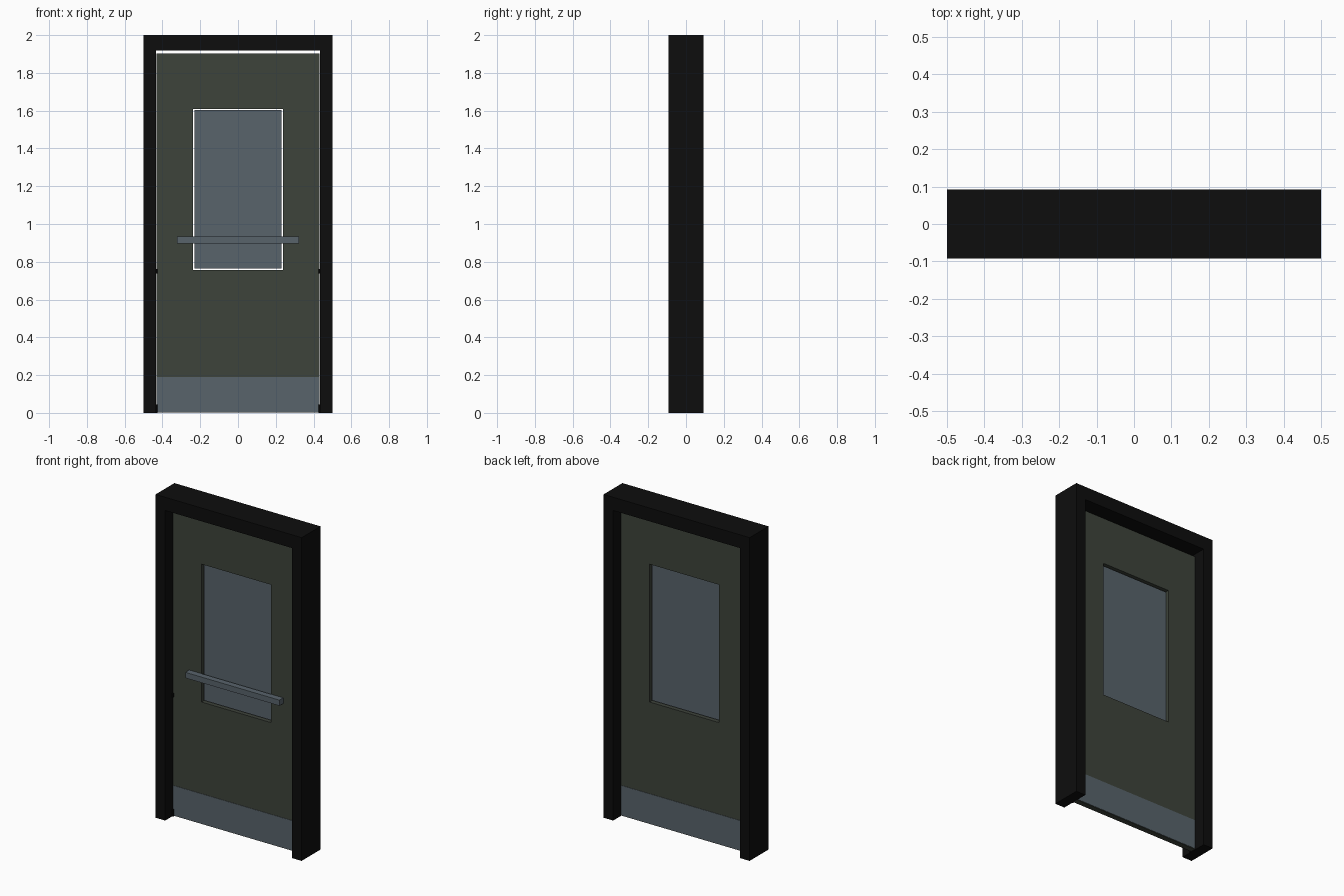
import bpy, bmesh, math
from mathutils import Matrix

if "Cube" in bpy.data.objects:
    bpy.data.objects.remove(bpy.data.objects["Cube"])


def material(name, rgb):
    m = bpy.data.materials.new(name)
    m.diffuse_color = (*rgb, 1)
    m.use_nodes = True
    m.node_tree.nodes["Principled BSDF"].inputs["Base Color"].default_value = m.diffuse_color
    return m


BLACK = material("black frame", (0.004, 0.004, 0.004))
GREEN = material("dark green door", (0.047, 0.056, 0.043))
STEEL = material("blue grey steel", (0.098, 0.126, 0.148))


def finish(name, bm, mat):
    bmesh.ops.recalc_face_normals(bm, faces=bm.faces[:])
    me = bpy.data.meshes.new(name)
    bm.to_mesh(me)
    bm.free()
    me.materials.append(mat)
    ob = bpy.data.objects.new(name, me)
    bpy.context.collection.objects.link(ob)
    return ob


def box(name, x, y, z, mat):
    """Box from (min, max) ranges."""
    bm = bmesh.new()
    size = [r[1] - r[0] for r in (x, y, z)]
    mid = [(r[0] + r[1]) / 2 for r in (x, y, z)]
    bmesh.ops.create_cube(bm, size=1, matrix=Matrix.Translation(mid) @ Matrix.Diagonal((*size, 1)))
    return finish(name, bm, mat)


def rect(x, z0, z1):
    return [(-x, z0), (x, z0), (x, z1), (-x, z1)]


# Door frame: upside-down U outline extruded through its depth
bm = bmesh.new()
W, IN, D, TOP, HEAD = 0.5, 0.434, 0.092, 2.0, 1.918
outline = [(-W, 0), (-W, TOP), (W, TOP), (W, 0), (IN, 0), (IN, HEAD), (-IN, HEAD), (-IN, 0)]
face = bm.faces.new([bm.verts.new((x, -D, z)) for x, z in outline])
ext = bmesh.ops.extrude_face_region(bm, geom=[face])["geom"]
bmesh.ops.translate(bm, vec=(0, 2 * D, 0), verts=[v for v in ext if isinstance(v, bmesh.types.BMVert)])
finish("door_frame", bm, BLACK)

# Door leaf: slab with a window opening
T = 0.017
bm = bmesh.new()
loops = [[bm.verts.new((x, y, z)) for x, z in r]
         for r in (rect(0.4325, 0.003, 1.902), rect(0.238, 0.757, 1.610))
         for y in (-T, T)]
out_f, out_b, in_f, in_b = loops
for a, b in ((out_f, in_f), (out_b, in_b), (out_f, out_b), (in_f, in_b)):
    for i in range(4):
        j = (i + 1) % 4
        bm.faces.new((a[i], a[j], b[j], b[i]))
finish("door_leaf", bm, GREEN)

# Window pane floating inside the opening
box("window_pane", (-0.231, 0.231), (-0.003, 0.003), (0.764, 1.603), STEEL)

# Kick plates on both faces
for name, s in (("front_kick_plate", -1), ("back_kick_plate", 1)):
    box(name, (-0.43, 0.43), sorted((s * T, s * (T + 0.002))), (0.006, 0.19), STEEL)

# Push bar on the front
box("push_bar", (-0.322, 0.322), (-0.055, -T), (0.898, 0.933), STEEL)

# Small pivots at mid height and floor on each jamb
for side, s in (("left", -1), ("right", 1)):
    for level, z, h in (("middle", 0.75, 0.024), ("bottom", 0.023, 0.045)):
        bm = bmesh.new()
        bmesh.ops.create_cone(bm, cap_ends=True, segments=10, radius1=0.006, radius2=0.006, depth=h,
                              matrix=Matrix.Translation((s * 0.432, -T - 0.004, z)))
        finish(f"{side}_{level}_pivot", bm, BLACK)
